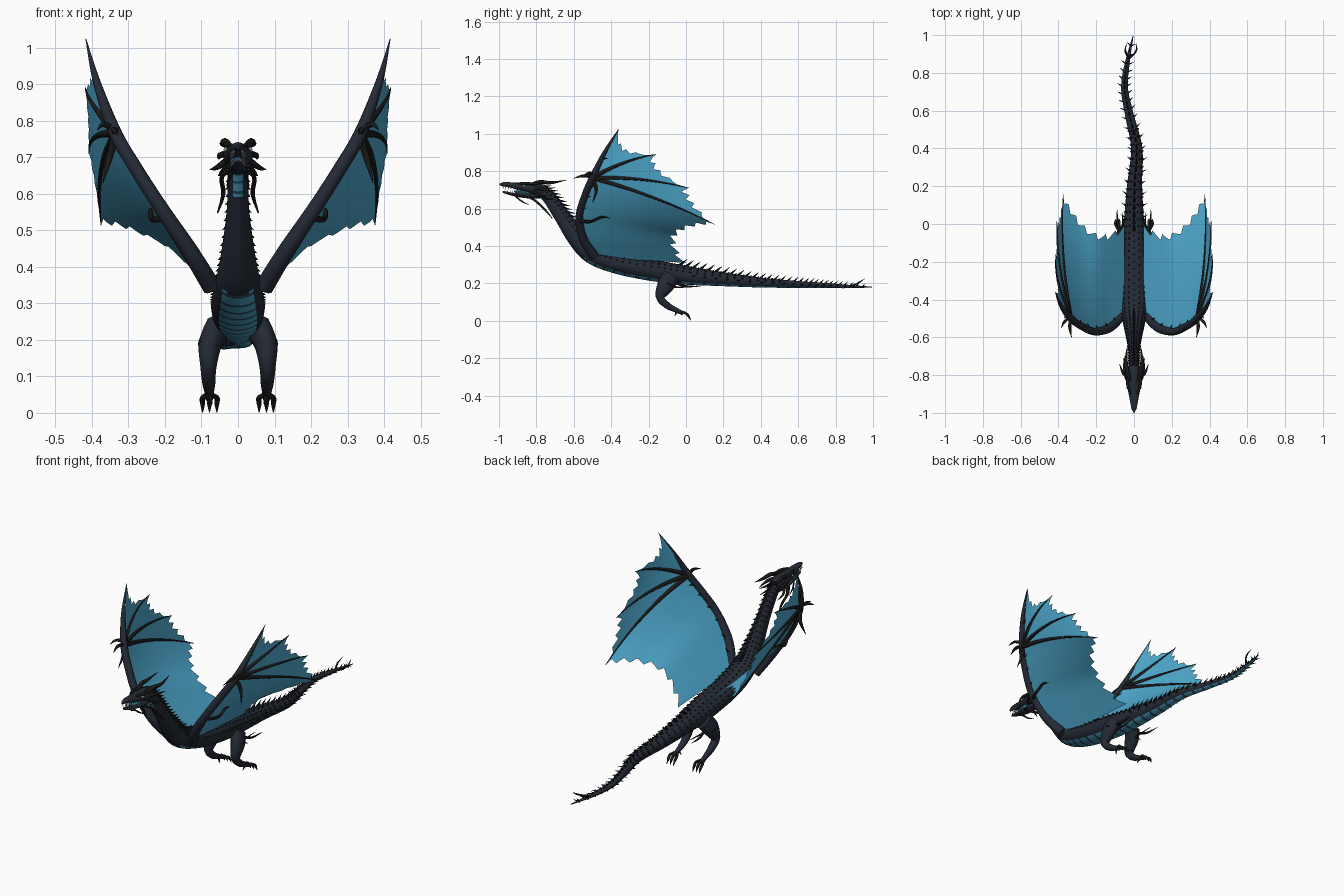
import bpy, bmesh, math
from mathutils import Vector, Matrix

cube = bpy.data.objects.get("Cube")
if cube:
    bpy.data.objects.remove(cube, do_unlink=True)


def material(name, rgb):
    m = bpy.data.materials.new(name)
    m.use_nodes = True
    m.diffuse_color = (*rgb, 1)
    m.node_tree.nodes["Principled BSDF"].inputs["Base Color"].default_value = (*rgb, 1)
    return m


HIDE = material("navy hide", (.017, .022, .034))
HORN = material("black horn", (.012, .011, .011))
SKIN = material("blue wing skin", (.079, .41, .64))
BELLY = material("teal belly", (.07, .35, .54))
SEAM = material("dark teal seam", (.018, .07, .1))
TOOTH = material("grey tooth", (.3, .31, .3))


def spline(pts, n):
    """Sample a Catmull-Rom curve through tuples of any length."""
    out, last = [], len(pts) - 1
    for k in range(n + 1):
        f = k / n * last
        i = min(int(f), last - 1)
        t = f - i
        a, b, c, d = (pts[max(0, min(last, i + o))] for o in (-1, 0, 1, 2))
        out.append([.5 * (2 * q + (r - p) * t + (2 * p - 5 * q + 4 * r - s) * t * t
                          + (3 * q - p - 3 * r + s) * t ** 3)
                    for p, q, r, s in zip(a, b, c, d)])
    return out


def finish(bm, name, mats, mirror=False):
    bmesh.ops.recalc_face_normals(bm, faces=bm.faces[:])
    me = bpy.data.meshes.new(name)
    bm.to_mesh(me)
    bm.free()
    ob = bpy.data.objects.new(name, me)
    bpy.context.scene.collection.objects.link(ob)
    for m in mats:
        me.materials.append(m)
    if mirror:
        ob.modifiers.new("Mirror", 'MIRROR')
    bpy.ops.object.select_all(action='DESELECT')
    bpy.context.view_layer.objects.active = ob
    ob.select_set(True)
    bpy.ops.object.shade_smooth_by_angle(angle=math.radians(45))


def frames(samples):
    """Centre, tangent, side, up, width and height along a sampled path."""
    pos = [Vector(s[:3]) for s in samples]
    ref = Vector((1, 0, 0))
    if abs((pos[-1] - pos[0]).normalized().x) > .85:
        ref = Vector((0, 1, 0))
    out = []
    for i, p in enumerate(pos):
        t = (pos[min(i + 1, len(pos) - 1)] - pos[max(i - 1, 0)]).normalized()
        side = (ref - t * ref.dot(t)).normalized()
        w = max(samples[i][3], .0008)
        out.append((p, t, side, side.cross(t), w, max(samples[i][-1], .0008)))
    return out


def add_tube(bm, pts, n=10, sides=8, rule=None):
    rings = []
    for p, t, side, up, w, h in frames(spline(pts, n)):
        angles = [math.tau * k / sides for k in range(sides)]
        rings.append([bm.verts.new(p + side * w * math.sin(a) + up * h * math.cos(a)) for a in angles])
    for i in range(n):
        for k in range(sides):
            j = (k + 1) % sides
            f = bm.faces.new((rings[i][k], rings[i][j], rings[i + 1][j], rings[i + 1][k]))
            if rule:
                f.material_index = rule(i, abs((k + .5) / sides - .5), f.calc_center_median())
    bm.faces.new(rings[0])
    bm.faces.new(rings[-1][::-1])


def tubes(name, paths, mat, mirror=True, n=10, sides=8):
    bm = bmesh.new()
    for p in paths:
        add_tube(bm, p, n, sides)
    finish(bm, name, [mat], mirror)


def add_spike(bm, base, direction, length, radius):
    d = Vector(direction).normalized()
    m = Matrix.Translation(Vector(base) + d * length * .4) @ d.to_track_quat('Z', 'Y').to_matrix().to_4x4()
    bmesh.ops.create_cone(bm, cap_ends=True, segments=5, radius1=radius, radius2=0, depth=length, matrix=m)


# Neck, trunk and tail in one sweep, with a banded belly
spine = [(0, -.79, .71, .026, .028), (0, -.73, .655, .028, .036), (0, -.66, .555, .031, .042),
         (0, -.58, .44, .046, .052), (0, -.5, .355, .062, .052), (0, -.36, .302, .073, .053),
         (0, -.17, .268, .07, .057), (0, 0, .243, .055, .05), (.003, .2, .222, .04, .037),
         (.014, .4, .204, .03, .026), (-.025, .58, .195, .023, .019), (-.05, .72, .19, .018, .014),
         (-.036, .85, .184, .013, .01), (-.005, .995, .18, .002, .002)]


def belly_rule(i, from_bottom, c):
    under = from_bottom < .13 and c.y > -.54 or from_bottom < .09 and c.y < -.73
    return (2 if i % 4 == 0 else 1) if under else 0


bm = bmesh.new()
add_tube(bm, spine, 160, 24, belly_rule)
finish(bm, "body", [HIDE, BELLY, SEAM])

# Crest, rows of scale studs and tail side spines
crest, studs = bmesh.new(), bmesh.new()
for i, (p, t, side, up, w, h) in enumerate(frames(spline(spine, 130))):
    if i < 4 or i > 126:
        continue
    trunk = -.48 < p.y < -.06
    size = .014 if trunk else (.042 if p.y < -.4 else .055 - .035 * p.y)
    if i % 2 == 0:
        add_spike(crest, p + up * h, up + t * .9, size, size * .18)
    for s in (-1, 1):
        for a in (.4, .8, 1.2):
            if p.y < .5 and (i + int(a * 5)) % 2:
                out = side * s * math.sin(a) * w + up * math.cos(a) * h
                add_spike(studs, p + out, out.normalized() + t * .9, .014, .005)
        if i % 3 == 0 and p.y > .02:
            add_spike(crest, p + side * s * w, side * s + t * .6 + up * .2, .03, .005)
finish(crest, "back_spines", [HORN])
finish(studs, "scale_studs", [HORN])

# Prongs at the tail end
tubes("tail_prongs", [[(-.028, .875, .185, .006), (-.02 + s * .02, .9, .192, .005),
                       (-.016 + s * .03, .925, .205, .004), (-.014 + s * .025, .955, .225, .001)] for s in (-1, 1)],
      HORN, mirror=False)

# Head: skull, lower jaw, mouth
tubes("skull", [[(0, -.755, .695, .028, .032), (0, -.81, .705, .041, .032), (0, -.86, .712, .036, .025),
                 (0, -.92, .723, .025, .016), (0, -.97, .73, .015, .012), (0, -.997, .728, .004, .005)]],
      HIDE, mirror=False, n=24, sides=14)
tubes("lower_jaw", [[(0, -.77, .675, .024, .022), (0, -.84, .668, .026, .014),
                     (0, -.92, .675, .018, .009), (0, -.98, .69, .005, .005)]],
      HIDE, mirror=False, n=16, sides=12)
tubes("mouth_lining", [[(0, -.79, .69, .024, .02), (0, -.87, .69, .022, .014), (0, -.92, .692, .012, .004)]],
      BELLY, mirror=False)
teeth = bmesh.new()
for k in range(8):
    y = -.88 - k * .014
    add_spike(teeth, (.022 - k * .0015, y, .71 + k * .0012), (0, 0, -1), .018, .004)
    add_spike(teeth, (.019 - k * .0015, y + .01, .678 + k * .0015), (0, 0, 1), .015, .0035)
finish(teeth, "teeth", [TOOTH], True)
eyes = bmesh.new()
bmesh.ops.create_uvsphere(eyes, u_segments=10, v_segments=6, radius=.007,
                          matrix=Matrix.Translation((.033, -.865, .721)))
finish(eyes, "eyes", [TOOTH], True)

# Brows, horns, cheek spikes and trailing whiskers
tubes("brows", [[(.018, -.9, .735, .004), (.032, -.86, .735, .008), (.036, -.81, .732, .006)]], HORN)
tubes("horns", [
    [(.022, -.83, .725, .011), (.035, -.78, .742, .011), (.042, -.72, .738, .008), (.034, -.64, .752, .001)],
    [(.034, -.81, .71, .009), (.05, -.77, .705, .008), (.052, -.7, .695, .001)],
    [(.034, -.81, .69, .009), (.058, -.79, .672, .007), (.077, -.74, .667, .001)],
    [(.03, -.8, .68, .008), (.045, -.77, .658, .006), (.054, -.71, .65, .001)]], HORN)
tubes("whiskers", [
    [(.022, -.85, .665, .006), (.045, -.81, .645, .006), (.04, -.76, .6, .006), (.056, -.715, .548, .002)],
    [(.012, -.91, .665, .004), (.025, -.88, .64, .004), (.03, -.84, .62, .001)]], HORN)

# Wing arm, running out to the leading tip
arm = [(.072, -.49, .345, .026), (.13, -.55, .44, .024), (.21, -.57, .56, .02), (.28, -.54, .67, .019),
       (.335, -.5, .765, .018), (.385, -.435, .9, .011), (.417, -.36, 1.025, .001)]
tubes("wing_arm", [arm], HIDE, n=36, sides=12)

# Wing fingers bow slightly between wrist and tip
wrist = Vector((.335, -.5, .765))
tips = [Vector(t) for t in ((.417, -.36, 1.025), (.418, -.16, .89), (.408, .016, .71), (.375, .155, .515))]
bow = Vector((.02, 0, .018))


def finger(i, s):
    return wrist.lerp(tips[i], s) + bow * (4 * s * (1 - s)) * (i > 0)


tubes("wing_fingers", [[(*finger(i, s / 4), .0125 - .0028 * s) for s in range(5)] for i in (1, 2, 3)], HORN, n=14)

# Claws and knobs on the wing
tubes("wing_claws", [
    [(.205, -.57, .535, .01), (.235, -.51, .53, .008), (.24, -.45, .555, .006), (.235, -.41, .548, .001)],
    [(.335, -.5, .77, .009), (.34, -.55, .775, .008), (.33, -.6, .762, .001)],
    [(.34, -.49, .78, .009), (.37, -.52, .79, .007), (.385, -.55, .775, .001)],
    [(.335, -.5, .76, .01), (.352, -.48, .7, .009), (.37, -.5, .63, .001)]], HORN)
knobs = bmesh.new()
for p, t, side, up, w, h in frames(spline(arm, 20))[2:17:2]:
    add_spike(knobs, p - up * h, -up + t * .7, .025, .006)
finish(knobs, "arm_knobs", [HORN], True)


def grid(bm, rows):
    vs = [[bm.verts.new(p) for p in r] for r in rows]
    for a, b in zip(vs, vs[1:]):
        for k in range(len(a) - 1):
            bm.faces.new((a[k], a[k + 1], b[k + 1], b[k]))


# Wing skin: ragged panels between fingers and one large inner panel
bm = bmesh.new()
for i, sag in enumerate((.24, .15, .07)):
    cols = []
    for k in range(25):
        t = k / 24
        edge = 1 - sag * math.sin(math.pi * t) ** .6 - .09 * ((t * 4) % 1)
        cols.append([finger(i, s / 8 * edge).lerp(finger(i + 1, s / 8 * edge), t) for s in range(9)])
    grid(bm, cols)
trail = [(.05, 0, .31), (.12, -.045, .385), (.19, -.05, .45), (.27, 0, .49), (.33, .08, .51), tuple(tips[3])]
root = [(.05, -.49, .34)] + [a[:3] for a in arm[1:5]]
cols = []
for k, (a, b) in enumerate(zip(spline(root, 42), spline(trail, 42))):
    u = k / 42
    edge = 1 - .08 * ((u * 7) % 1)
    cols.append([Vector(a).lerp(Vector(b), s / 10 * edge) + bow * u * 4 * (s / 10) * (1 - s / 10)
                 for s in range(11)])
grid(bm, cols)
bmesh.ops.remove_doubles(bm, verts=bm.verts[:], dist=.0005)
finish(bm, "wing_skin", [SKIN], True)

# Hind legs with toes, claws and spurs
tubes("leg", [[(.055, -.08, .235, .035, .048), (.076, -.11, .188, .032, .045), (.081, -.137, .125, .022, .026),
               (.08, -.1, .082, .018, .018), (.079, -.05, .056, .013), (.079, -.015, .04, .011)]],
      HIDE, n=24, sides=12)
tubes("toes", [[(.079, -.035, .05, .008), (x, -.005, .042, .007), (x, .012, .027, .007), (x, .026, .001, .001)]
               for x in (.058, .078, .097)] + [[(.079, -.05, .05, .007), (.07, -.06, .025, .001)]], HORN)
tubes("leg_spurs", [
    [(.07, -.06, .205, .007), (.085, 0, .185, .006), (.09, .08, .185, .001)],
    [(.085, -.12, .19, .007), (.102, -.1, .2, .005), (.108, -.07, .185, .001)],
    [(.07, -.08, .18, .006), (.06, -.02, .18, .004), (.062, .06, .185, .001)]], HORN)
